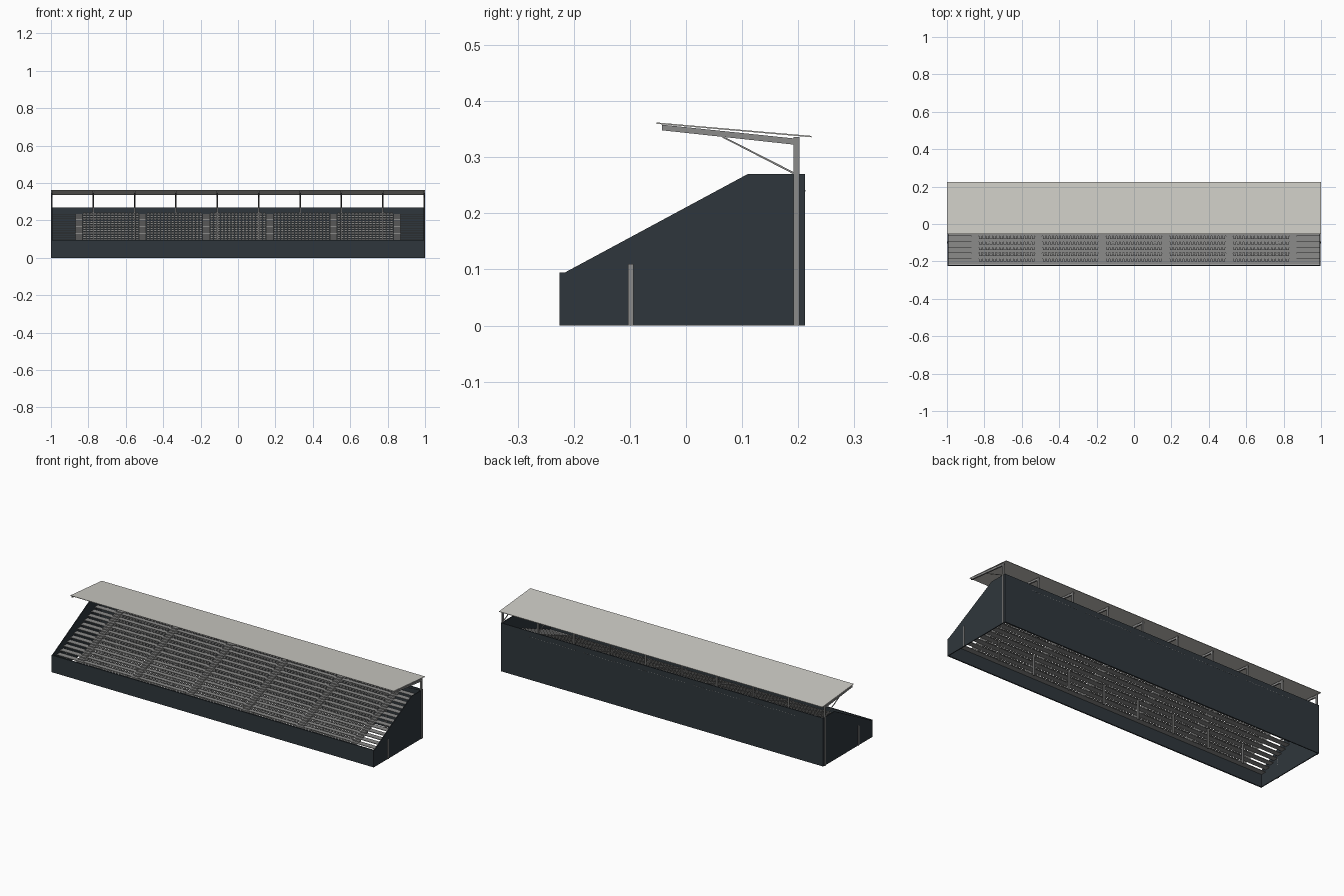
import bpy, bmesh
from mathutils import Matrix, Vector

cube = bpy.data.objects.get("Cube")
if cube:
    bpy.data.objects.remove(cube)


def material(name, r, g, b):
    m = bpy.data.materials.new(name)
    m.use_nodes = True
    m.diffuse_color = (r, g, b, 1)
    m.node_tree.nodes["Principled BSDF"].inputs["Base Color"].default_value = (r, g, b, 1)
    return m


NAVY = material("dark_cladding", 0.028, 0.037, 0.045)
STEEL = material("grey_steel", 0.26, 0.26, 0.255)
SHEET = material("pale_roofing", 0.61, 0.60, 0.56)


def box(bm, x, y, z):
    """Box from (min, max) ranges."""
    size = Vector((x[1] - x[0], y[1] - y[0], z[1] - z[0]))
    mid = Vector((sum(x) / 2, sum(y) / 2, sum(z) / 2))
    bmesh.ops.create_cube(bm, size=1, matrix=Matrix.Translation(mid) @ Matrix.Diagonal(size).to_4x4())


def prism(bm, x0, x1, profile):
    """Extrude a (y, z) profile along x."""
    face = bm.faces.new([bm.verts.new((x0, y, z)) for y, z in profile])
    out = bmesh.ops.extrude_face_region(bm, geom=[face])
    verts = [v for v in out["geom"] if isinstance(v, bmesh.types.BMVert)]
    bmesh.ops.translate(bm, verts=verts, vec=(x1 - x0, 0, 0))


def finish(bm, name, mat):
    bmesh.ops.recalc_face_normals(bm, faces=bm.faces)
    me = bpy.data.meshes.new(name)
    bm.to_mesh(me)
    bm.free()
    me.materials.append(mat)
    ob = bpy.data.objects.new(name, me)
    bpy.context.collection.objects.link(ob)


ROWS, DEPTH, RISE = 14, 0.0305, 0.0125
Y0, Z0, END, SLAB = -0.217, 0.072, 0.992, 0.003
BLOCKS = (-0.68, -0.34, 0, 0.34, 0.68)
BLOCK_W, SEATS = 0.30, 16
AISLES = (-0.85, -0.51, -0.17, 0.17, 0.51, 0.85)
FRAMES = [-0.996 + i * 1.992 / 9 for i in range(10)]


def row(i):
    return Y0 + i * DEPTH, Z0 + i * RISE


# Side walls with the sloping top
side = [(-0.225, 0), (-0.225, 0.095), (-0.215, 0.095), (0.11, 0.27), (0.212, 0.27), (0.212, 0)]
for name, s in (("left_side_wall", 1), ("right_side_wall", -1)):
    bm = bmesh.new()
    prism(bm, s * END, s * 0.997, side)
    finish(bm, name, NAVY)

# Front and back walls
bm = bmesh.new()
box(bm, (-END, END), (-0.225, -0.218), (0, 0.095))
finish(bm, "front_wall", NAVY)
bm = bmesh.new()
box(bm, (-END, END), (0.207, 0.212), (0, 0.27))
finish(bm, "back_wall", NAVY)

# Terrace planks with open risers
bm = bmesh.new()
for i in range(ROWS):
    y, z = row(i)
    box(bm, (-END, END), (y, min(y + DEPTH, 0.208)), (z - SLAB, z))
finish(bm, "terrace_planks", STEEL)

# Aisle half steps and closed risers
bm = bmesh.new()
for i in range(ROWS - 1):
    y, z = row(i)
    for x in AISLES:
        xs = (x - 0.019, x + 0.019)
        box(bm, xs, (y + DEPTH / 2, y + DEPTH), (z, z + RISE / 2))
        box(bm, xs, (y + DEPTH - 0.001, y + DEPTH + 0.001), (z, z + RISE - SLAB))
finish(bm, "aisle_steps", STEEL)

# Seats: pan, backrest and wall bracket
bm = bmesh.new()
pitch = BLOCK_W / SEATS
for i in range(ROWS):
    y, z = row(i)
    for b in BLOCKS:
        for k in range(SEATS):
            x = b - BLOCK_W / 2 + pitch * (k + 0.5)
            xs = (x - 0.0072, x + 0.0072)
            box(bm, xs, (y + 0.016, y + 0.030), (z + 0.0065, z + 0.0085))
            box(bm, xs, (y + 0.028, y + 0.030), (z + 0.0085, z + 0.0165))
            box(bm, (x - 0.003, x + 0.003), (y + 0.026, y + 0.0332), (z + 0.004, z + 0.0068))
finish(bm, "seats", STEEL)

# Roof frames: posts, rafters and braces
posts, rafters, braces, props = (bmesh.new() for _ in range(4))
for x in FRAMES:
    box(posts, (x - 0.004, x + 0.004), (0.192, 0.202), (0, 0.336))
    prism(rafters, x - 0.004, x + 0.004, [(-0.043, 0.348), (-0.043, 0.358), (0.197, 0.333), (0.197, 0.322)])
    prism(braces, x - 0.002, x + 0.002, [(0.063, 0.336), (0.069, 0.336), (0.197, 0.271), (0.197, 0.267)])
    box(props, (x - 0.004, x + 0.004), (-0.103, -0.094), (0, 0.11))
finish(posts, "roof_posts", STEEL)
finish(rafters, "roof_rafters", STEEL)
finish(braces, "roof_braces", STEEL)
finish(props, "terrace_props", STEEL)

# Roof sheet
bm = bmesh.new()
prism(bm, -1, 1, [(-0.053, 0.3595), (-0.053, 0.362), (0.224, 0.338), (0.224, 0.3355)])
finish(bm, "roof_sheet", SHEET)
